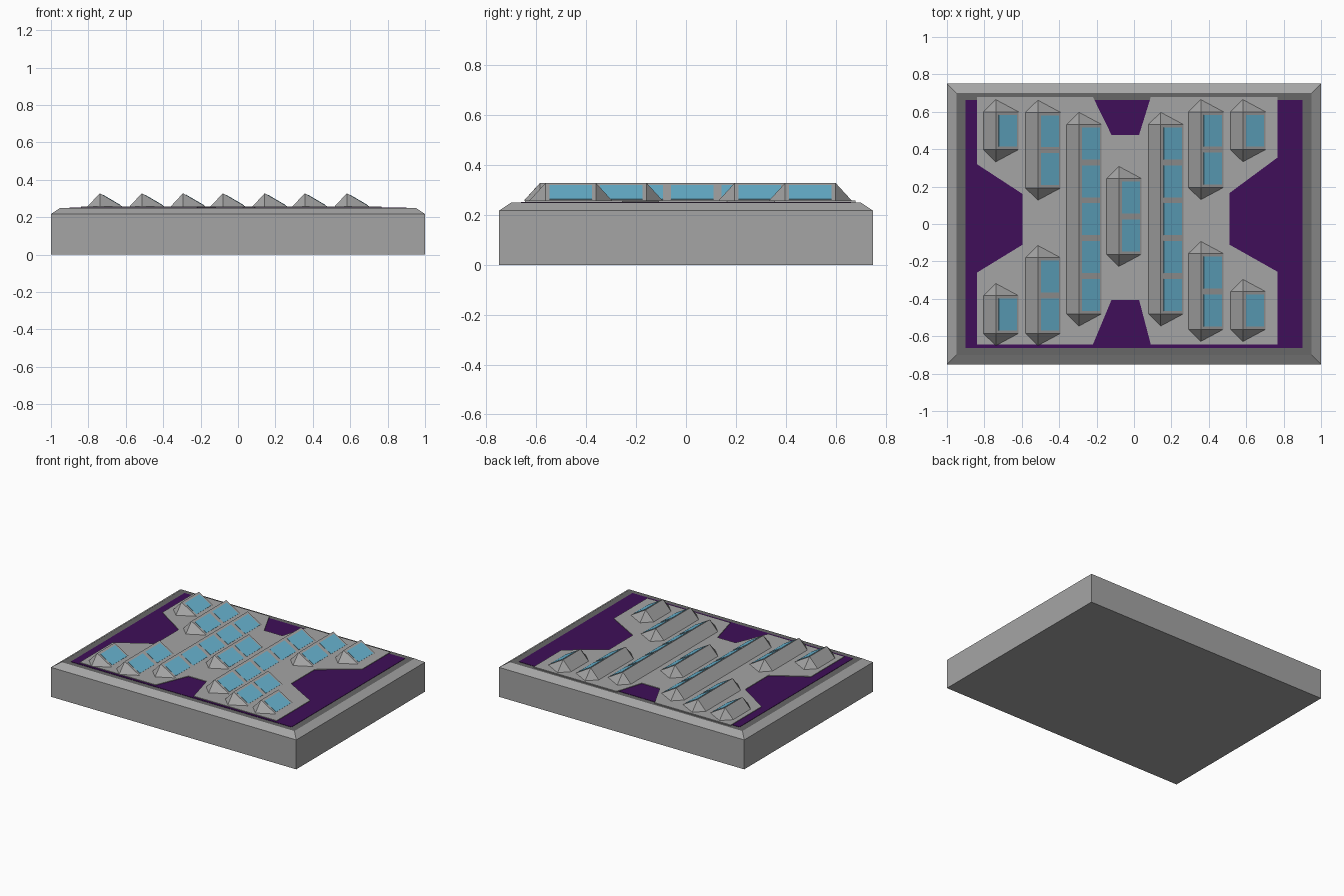
import bpy, bmesh
from mathutils import Vector

if "Cube" in bpy.data.objects:
    bpy.data.objects.remove(bpy.data.objects["Cube"])


def material(name, rgb):
    m = bpy.data.materials.new(name)
    m.diffuse_color = (*rgb, 1)
    m.use_nodes = True
    m.node_tree.nodes["Principled BSDF"].inputs["Base Color"].default_value = m.diffuse_color
    return m


GREY = material("light grey", (0.376, 0.376, 0.376))
DARK = material("dark grey", (0.135, 0.135, 0.135))
PURPLE = material("deep purple", (0.050, 0.0045, 0.100))
BLUE = material("window blue", (0.14, 0.46, 0.64))


def finish(name, bm, *mats):
    bmesh.ops.recalc_face_normals(bm, faces=bm.faces)
    me = bpy.data.meshes.new(name)
    bm.to_mesh(me)
    bm.free()
    for m in mats:
        me.materials.append(m)
    ob = bpy.data.objects.new(name, me)
    bpy.context.collection.objects.link(ob)
    return ob


def rect(x, y, z):
    return [(-x, -y, z), (x, -y, z), (x, y, z), (-x, y, z)]


def loft(bm, rings):
    """Closed solid through a stack of matching rings."""
    rows = [[bm.verts.new(p) for p in r] for r in rings]
    for a, b in zip(rows, rows[1:]):
        for i in range(len(a)):
            j = (i + 1) % len(a)
            bm.faces.new((a[i], a[j], b[j], b[i]))
    bm.faces.new(rows[0][::-1])
    return bm.faces.new(rows[-1])


# base block with chamfered rim and dark top
bm = bmesh.new()
top = loft(bm, [rect(1, 0.75, 0), rect(1, 0.75, 0.217), rect(0.95, 0.70, 0.25)])
top.material_index = 1
finish("base_block", bm, GREY, DARK)

# purple floor plate
bm = bmesh.new()
loft(bm, [rect(0.90, 0.662, 0.249), rect(0.90, 0.662, 0.2525)])
finish("floor_plate", bm, PURPLE)

# notched deck plate
DECK = 0.257
outline = [(-0.84, 0.68), (-0.84, 0.32), (-0.595, 0.16), (-0.595, -0.11), (-0.84, -0.26),
           (-0.84, -0.645), (-0.22, -0.645), (-0.12, -0.405), (0.027, -0.405), (0.09, -0.645),
           (0.767, -0.645), (0.767, -0.255), (0.51, -0.11), (0.51, 0.165), (0.767, 0.355),
           (0.767, 0.68), (0.09, 0.68), (0.027, 0.476), (-0.12, 0.476), (-0.22, 0.68)]
bm = bmesh.new()
loft(bm, [[(x, y, z) for x, y in outline] for z in (0.249, DECK)])
finish("deck_plate", bm, GREY)

# sawtooth skylights: ridge prism with pointed ends and panes on the right slope
CELL, TIP, WIDTH, RIDGE, PEAK = 0.2025, 0.065, 0.187, 0.066, 0.328


def skylight(x, y_top, count):
    y_bot = y_top - CELL * count
    xr, x1 = x + RIDGE, x + WIDTH
    bm = bmesh.new()
    ends = []
    for y, tip in ((y_bot, y_bot - TIP), (y_top, y_top + TIP)):
        left, ridge, right, point = [bm.verts.new(p) for p in (
            (x, y, DECK), (xr, y, PEAK), (x1, y, DECK), (xr, tip, DECK))]
        bm.faces.new((left, ridge, point))
        bm.faces.new((ridge, right, point))
        ends.append((left, ridge, right, point))
    a, b = ends
    bm.faces.new((a[0], a[1], b[1], b[0]))
    bm.faces.new((a[1], a[2], b[2], b[1]))
    bm.faces.new((a[0], a[3], a[2], b[2], b[3], b[0]))
    finish("skylight", bm, GREY)

    # window panes, thin plates on the slope
    hi, lo = Vector((xr, 0, PEAK)), Vector((x1, 0, DECK))
    normal = Vector((PEAK - DECK, 0, x1 - xr)).normalized() * 0.002
    p, q = hi.lerp(lo, 0.13), hi.lerp(lo, 0.92)
    bm = bmesh.new()
    for i in range(count):
        ya = y_bot + CELL * i + 0.016
        yb = ya + CELL - 0.032
        ring = [Vector((v.x, y, v.z)) for v, y in ((p, ya), (q, ya), (q, yb), (p, yb))]
        loft(bm, [[v - normal for v in ring], [v + normal for v in ring]])
    finish("skylight_panes", bm, BLUE)


for x, y_top, count in [(-0.805, 0.60, 1), (-0.805, -0.383, 1),
                        (-0.58, 0.597, 2), (-0.58, -0.18, 2),
                        (-0.36, 0.532, 5), (-0.147, 0.243, 2), (0.077, 0.532, 5),
                        (0.291, 0.60, 2), (0.291, -0.158, 2),
                        (0.516, 0.60, 1), (0.516, -0.361, 1)]:
    skylight(x, y_top, count)
